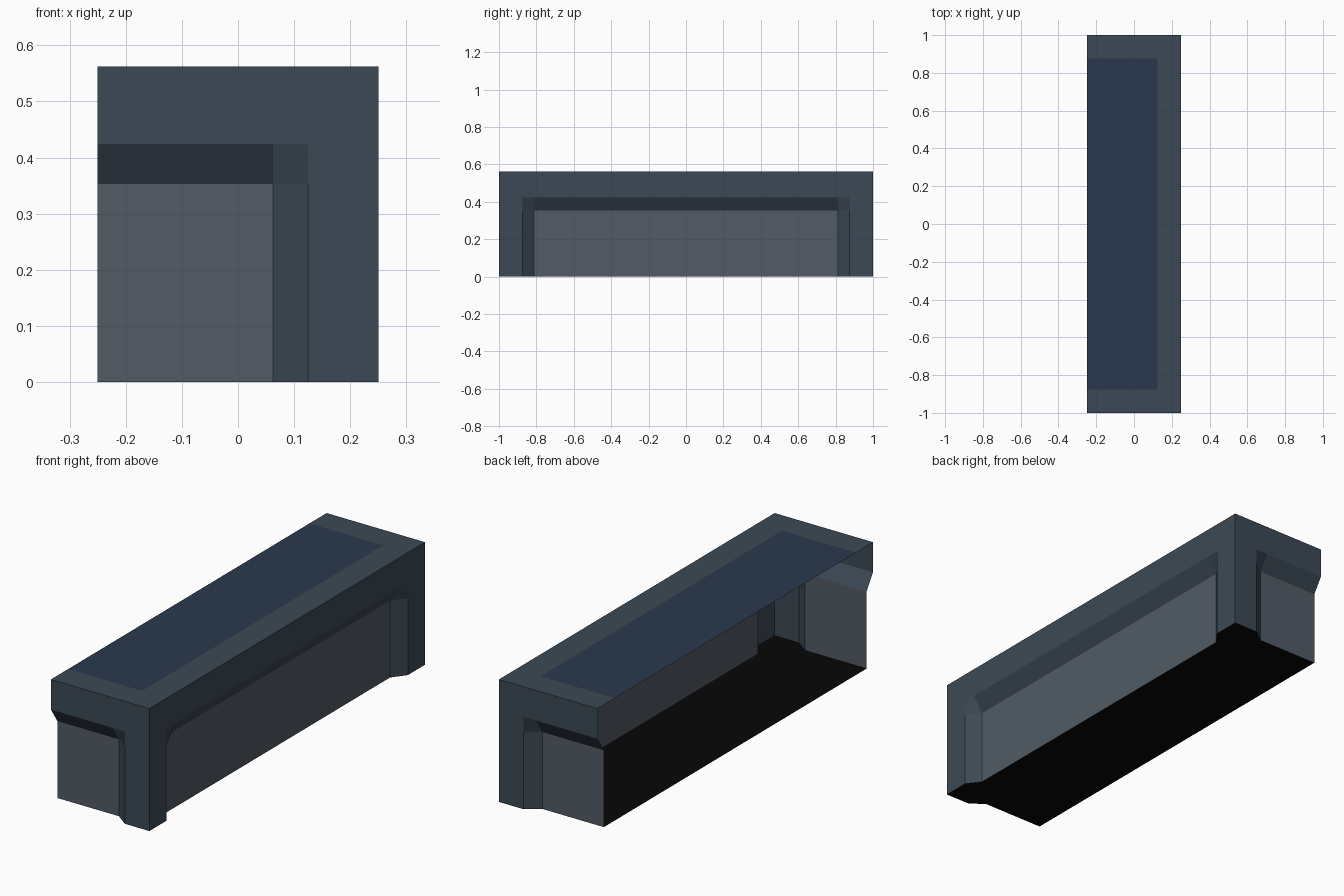
import bpy

if "Cube" in bpy.data.objects:
    bpy.data.objects.remove(bpy.data.objects["Cube"])

W, L, H = 0.25, 1.0, 0.5625      # half width, half length, height
D = 0.047                        # depth of the recessed panels
P, E = 0.125, 0.1875             # post width, post plus slanted reveal
ROWS = [0, 0.353, 0.424, H]


def material(name, rgb):
    m = bpy.data.materials.new(name)
    m.diffuse_color = (*rgb, 1)
    m.use_nodes = True
    m.node_tree.nodes["Principled BSDF"].inputs["Base Color"].default_value = m.diffuse_color
    return m


FRAME = material("slate", (0.045, 0.066, 0.09))
PANEL = material("grey_panel", (0.085, 0.105, 0.13))
TOP = material("blue_inlay", (0.023, 0.04, 0.075))
DARK = material("black_base", (0.002, 0.002, 0.002))


def add(name, verts, faces, mat):
    me = bpy.data.meshes.new(name)
    me.from_pydata(verts, [], faces)
    me.materials.append(mat)
    me.validate()
    ob = bpy.data.objects.new(name, me)
    bpy.context.collection.objects.link(ob)


def wall(name, cols, inner, place, flip):
    """Grid wall whose lower inner area is pushed in; panel and frame are separate."""
    n = len(cols)
    deep = lambda u, z: D if inner(u) and z <= ROWS[1] else 0
    verts = [place(u, z, deep(u, z)) for z in ROWS for u in cols]
    frame, panel = [], []
    for r in range(len(ROWS) - 1):
        for c in range(n - 1):
            i = r * n + c
            f = [i, i + 1, i + n + 1, i + n]
            is_panel = r == 0 and inner(cols[c]) and inner(cols[c + 1])
            (panel if is_panel else frame).append(f[::-1] if flip else f)
    add(name + "_frame", verts, frame, FRAME)
    used = panel[0]
    add(name + "_panel", [verts[i] for i in used], [(0, 1, 2, 3)], PANEL)


# Long side wall, and the two mirrored end walls (the back at -x stays open)
wall("side", [-L, -L + P, -L + E, L - E, L - P, L], lambda u: abs(u) <= L - E,
     lambda u, z, d: (W - d, u, z), False)
for name, s in (("front", -1), ("rear", 1)):
    wall(name, [-W, W - E, W - P, W], lambda u: u <= W - E,
         lambda u, z, d, s=s: (u, s * (L - d), z), s > 0)

# Top border around the flush blue inlay
outer = [(-W, -L), (W, -L), (W, L), (-W, L)]
inlay = [(-W, -L + P), (W - P, -L + P), (W - P, L - P), (-W, L - P)]
add("top_border", [(x, y, H) for x, y in outer + inlay],
    [(0, 1, 5, 4), (1, 2, 6, 5), (2, 3, 7, 6)], FRAME)
add("top_inlay", [(x, y, H) for x, y in inlay], [(0, 1, 2, 3)], TOP)

# Floor follows the recessed outline
half = [(-W, -L + D), (W - E, -L + D), (W - P, -L), (W, -L), (W, -L + P), (W - D, -L + E)]
outline = half + [(x, -y) for x, y in reversed(half)]
add("floor", [(x, y, 0) for x, y in outline], [tuple(reversed(range(len(outline))))], DARK)
